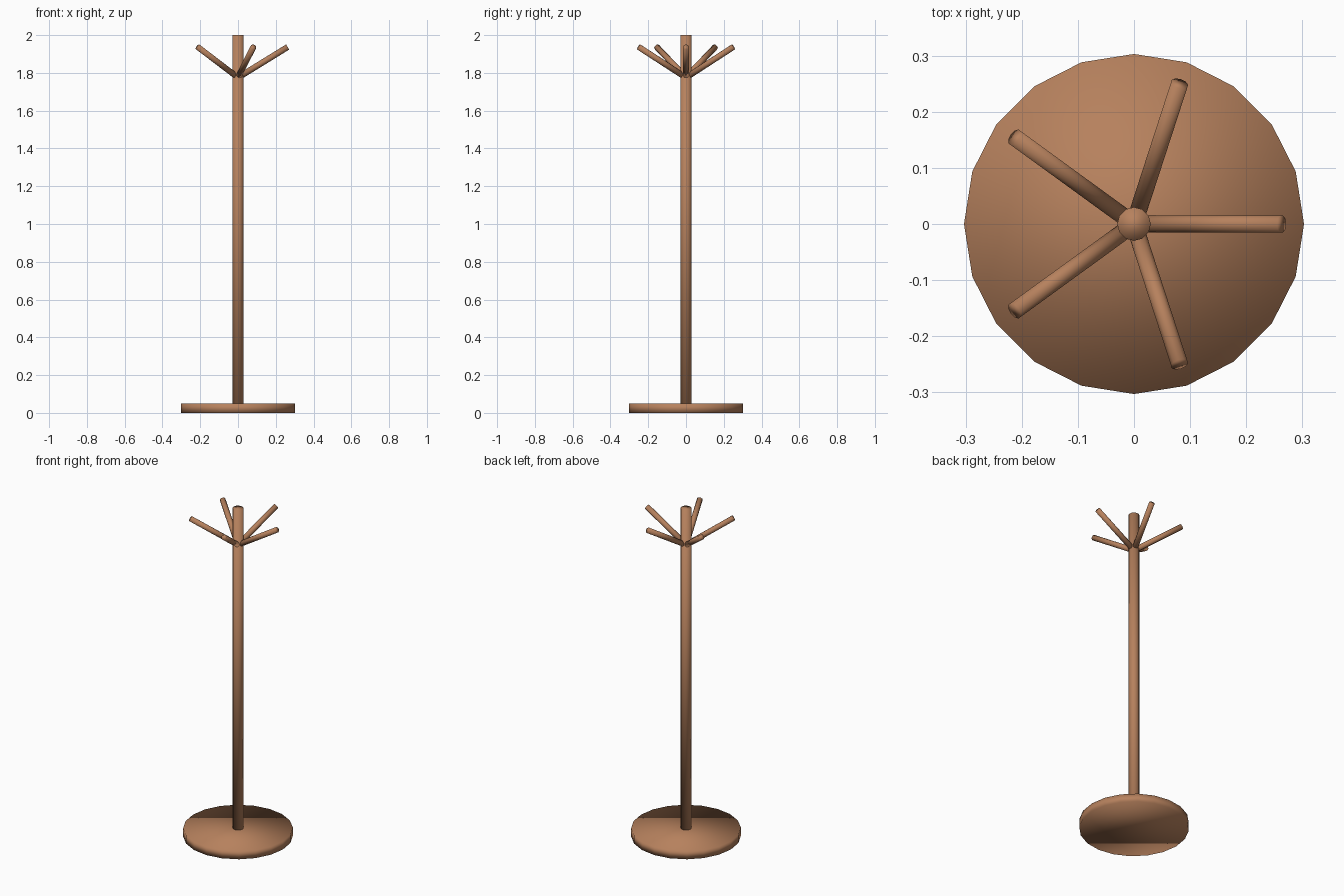
import bpy
from math import cos, sin, tau
from mathutils import Vector

cube = bpy.data.objects.get("Cube")
if cube:
    bpy.data.objects.remove(cube, do_unlink=True)

# Warm brown wood
COLOR = (0.47, 0.22, 0.11, 1)
wood = bpy.data.materials.new("brown wood")
wood.use_nodes = True
wood.diffuse_color = COLOR
bsdf = wood.node_tree.nodes["Principled BSDF"]
bsdf.inputs["Base Color"].default_value = COLOR
bsdf.inputs["Roughness"].default_value = 0.7


def rod(name, start, end, radius, sides):
    """Smooth-shaded cylinder between two points."""
    start, end = Vector(start), Vector(end)
    axis = end - start
    bpy.ops.mesh.primitive_cylinder_add(
        vertices=sides, radius=radius, depth=axis.length,
        location=(start + end) / 2,
        rotation=axis.to_track_quat('Z', 'Y').to_euler())
    obj = bpy.context.object
    obj.name = name
    obj.data.materials.append(wood)
    bpy.ops.object.shade_smooth()
    return obj


# Round foot and upright pole
rod("base", (0, 0, 0), (0, 0, 0.05), 0.303, 20)
rod("pole", (0, 0, 0.02), (0, 0, 2), 0.03, 12)

# Five hooks fanned evenly around the pole
HOOKS = 5
REACH = 0.263
for i in range(HOOKS):
    a = tau * i / HOOKS
    tip = (REACH * cos(a), REACH * sin(a), 1.937)
    rod(f"hook_{i + 1}", (0, 0, 1.775), tip, 0.016, 10)
